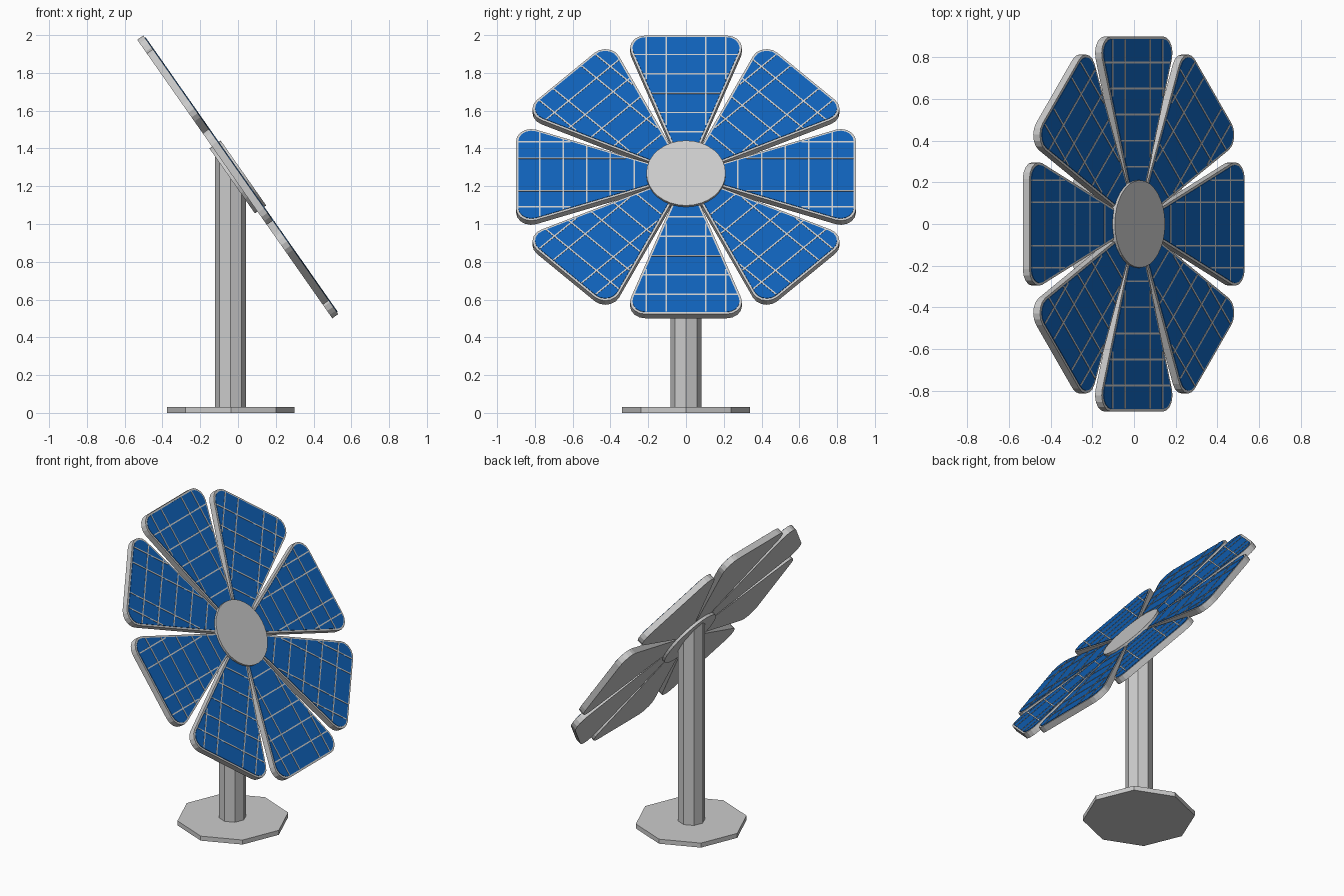
import bpy, bmesh, math
from mathutils import Matrix, Vector

if "Cube" in bpy.data.objects:
    bpy.data.objects.remove(bpy.data.objects["Cube"])

TILT = math.radians(35)
SLOPE, OFF, R_IN, R_OUT = 0.36, 0.006, 0.12, 0.90

# Flower frame: local x, y in the disc plane, local z along the facing normal
UP = Vector((-math.sin(TILT), 0, math.cos(TILT)))
NORMAL = Vector((math.cos(TILT), 0, math.sin(TILT)))
SIDE = NORMAL.cross(UP)
FRAME = Matrix.Translation((0, 0, 1.25)) @ Matrix((UP, SIDE, NORMAL)).transposed().to_4x4()

blue = bpy.data.materials.new("solar_blue")
blue.diffuse_color = (0.005, 0.12, 0.48, 1)
blue.use_nodes = True
blue.node_tree.nodes["Principled BSDF"].inputs["Base Color"].default_value = blue.diffuse_color


def add_prism(bm, outline, z0, z1):
    """Extrude a flat outline between two heights."""
    low = [bm.verts.new((x, y, z0)) for x, y in outline]
    top = [bm.verts.new((x, y, z1)) for x, y in outline]
    n = len(outline)
    bm.faces.new(low[::-1])
    bm.faces.new(top)
    for i in range(n):
        j = (i + 1) % n
        bm.faces.new((low[i], low[j], top[j], top[i]))
    return top


def finish(name, bm, matrix, mat=None):
    bmesh.ops.recalc_face_normals(bm, faces=bm.faces)
    me = bpy.data.meshes.new(name)
    bm.to_mesh(me)
    bm.free()
    ob = bpy.data.objects.new(name, me)
    ob.matrix_world = matrix
    bpy.context.collection.objects.link(ob)
    if mat:
        me.materials.append(mat)
    return ob


def circle(r, n, cx=0.0):
    return [(cx + r * math.cos(2 * math.pi * i / n), r * math.sin(2 * math.pi * i / n)) for i in range(n)]


def petal_outline(inset, radius, steps=5):
    """Wedge with two rounded outer corners, pulled in by inset."""
    half = lambda u: SLOPE * u + OFF - inset * 1.06
    out = R_OUT - inset
    ang = math.atan(SLOPE)
    tangent = radius / math.tan((math.pi / 2 - ang) / 2)
    cx, cy = out - radius, half(out) - tangent
    a1 = math.pi / 2 + ang
    arc = [(cx + radius * math.cos(a1 * i / steps), cy + radius * math.sin(a1 * i / steps))
           for i in range(steps + 1)]
    upper = arc + [(R_IN, half(R_IN))]
    return [(x, -y) for x, y in reversed(upper)] + upper


# Petals: grey frame, blue cells, thin grid lines
for k in range(8):
    m = FRAME @ Matrix.Rotation(k * math.pi / 4, 4, 'Z')
    bm = bmesh.new()
    add_prism(bm, petal_outline(0, 0.08), -0.021, 0.018)
    finish(f"petal_frame_{k + 1}", bm, m)

    bm = bmesh.new()
    add_prism(bm, petal_outline(0.012, 0.07), 0.010, 0.021)
    finish(f"solar_cells_{k + 1}", bm, m, blue)

    bm = bmesh.new()
    w = 0.004
    for u in (0.275, 0.40, 0.525, 0.65, 0.775):
        h = SLOPE * u + OFF - 0.013
        add_prism(bm, [(u - w, -h), (u + w, -h), (u + w, h), (u - w, h)], 0.015, 0.023)
    for v in (-0.21, -0.105, 0.105, 0.21):
        u0 = (abs(v) + 0.016 - OFF) / SLOPE
        add_prism(bm, [(u0, v - w), (0.886, v - w), (0.886, v + w), (u0, v + w)], 0.015, 0.023)
    finish(f"grid_lines_{k + 1}", bm, m)

# Central hub disc
bm = bmesh.new()
add_prism(bm, circle(0.21, 32), -0.038, 0.035)
finish("hub", bm, FRAME)

# Octagonal post, top cut parallel to the tilted hub
bm = bmesh.new()
for vert in add_prism(bm, circle(0.083, 8, -0.04), 0.02, 1.2):
    vert.co.z = 1.25 - (vert.co.x * NORMAL.x + 0.03) / NORMAL.z
finish("post", bm, Matrix())

# Octagonal base plate
bm = bmesh.new()
add_prism(bm, circle(0.338, 8, -0.038), 0, 0.03)
finish("base_plate", bm, Matrix())
